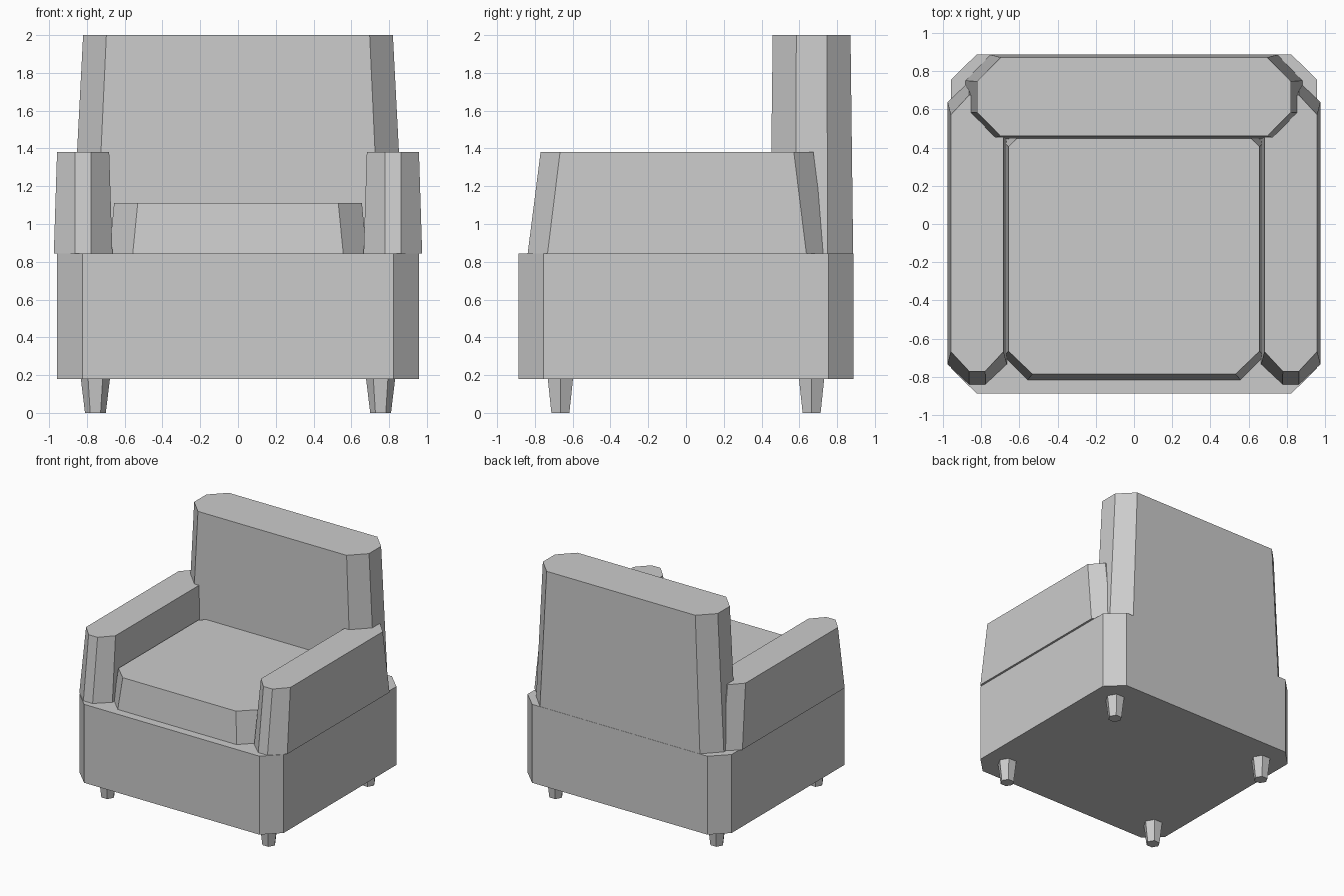
import bpy, bmesh, math

if "Cube" in bpy.data.objects:
    bpy.data.objects.remove(bpy.data.objects["Cube"])

fabric = bpy.data.materials.new("grey")
fabric.diffuse_color = (0.6, 0.6, 0.6, 1)
fabric.use_nodes = True
fabric.node_tree.nodes["Principled BSDF"].inputs["Base Color"].default_value = fabric.diffuse_color


def chamfered(hx, hy, cx, cy):
    """Octagonal outline: rectangle of half sizes hx, hy with corners cut by cx, cy."""
    return [(hx, -hy + cy), (hx, hy - cy), (hx - cx, hy), (-hx + cx, hy),
            (-hx, hy - cy), (-hx, -hy + cy), (-hx + cx, -hy), (hx - cx, -hy)]


def hexagon(r):
    return [(r * math.cos(i * math.pi / 3), r * math.sin(i * math.pi / 3)) for i in range(6)]


def loft(name, bottom, top, z0, z1, x=0, y=0):
    """Solid between a bottom and a top outline with equal point counts."""
    bm = bmesh.new()
    lo = [bm.verts.new((px, py, z0)) for px, py in bottom]
    hi = [bm.verts.new((px, py, z1)) for px, py in top]
    bm.faces.new(lo[::-1])
    bm.faces.new(hi)
    n = len(lo)
    for i in range(n):
        j = (i + 1) % n
        bm.faces.new((lo[i], lo[j], hi[j], hi[i]))
    bmesh.ops.recalc_face_normals(bm, faces=bm.faces)
    mesh = bpy.data.meshes.new(name)
    bm.to_mesh(mesh)
    bm.free()
    mesh.materials.append(fabric)
    obj = bpy.data.objects.new(name, mesh)
    obj.location = (x, y, 0)
    bpy.context.collection.objects.link(obj)
    return obj


# Base block with cut corners
base = chamfered(0.957, 0.887, 0.135, 0.132)
loft("base", base, base, 0.18, 0.845)

# Tapered backrest
loft("backrest", chamfered(0.88, 0.22, 0.13, 0.135),
     chamfered(0.82, 0.206, 0.123, 0.125), 0.845, 2.0, y=0.665)

# Seat cushion
loft("seat_cushion", chamfered(0.682, 0.685, 0.125, 0.125),
     chamfered(0.656, 0.655, 0.125, 0.12), 0.845, 1.11, y=-0.13)

# Armrests and tapered six-sided legs on both sides
for side, sx in (("left", -1), ("right", 1)):
    loft(side + "_armrest", chamfered(0.155, 0.79, 0.112, 0.105),
         chamfered(0.138, 0.722, 0.096, 0.103), 0.845, 1.38, x=sx * 0.82, y=-0.048)
    for end, sy in (("front", -1), ("back", 1)):
        loft(f"{end}_{side}_leg", hexagon(0.055), hexagon(0.077), 0, 0.18,
             x=sx * 0.755, y=sy * 0.665)
